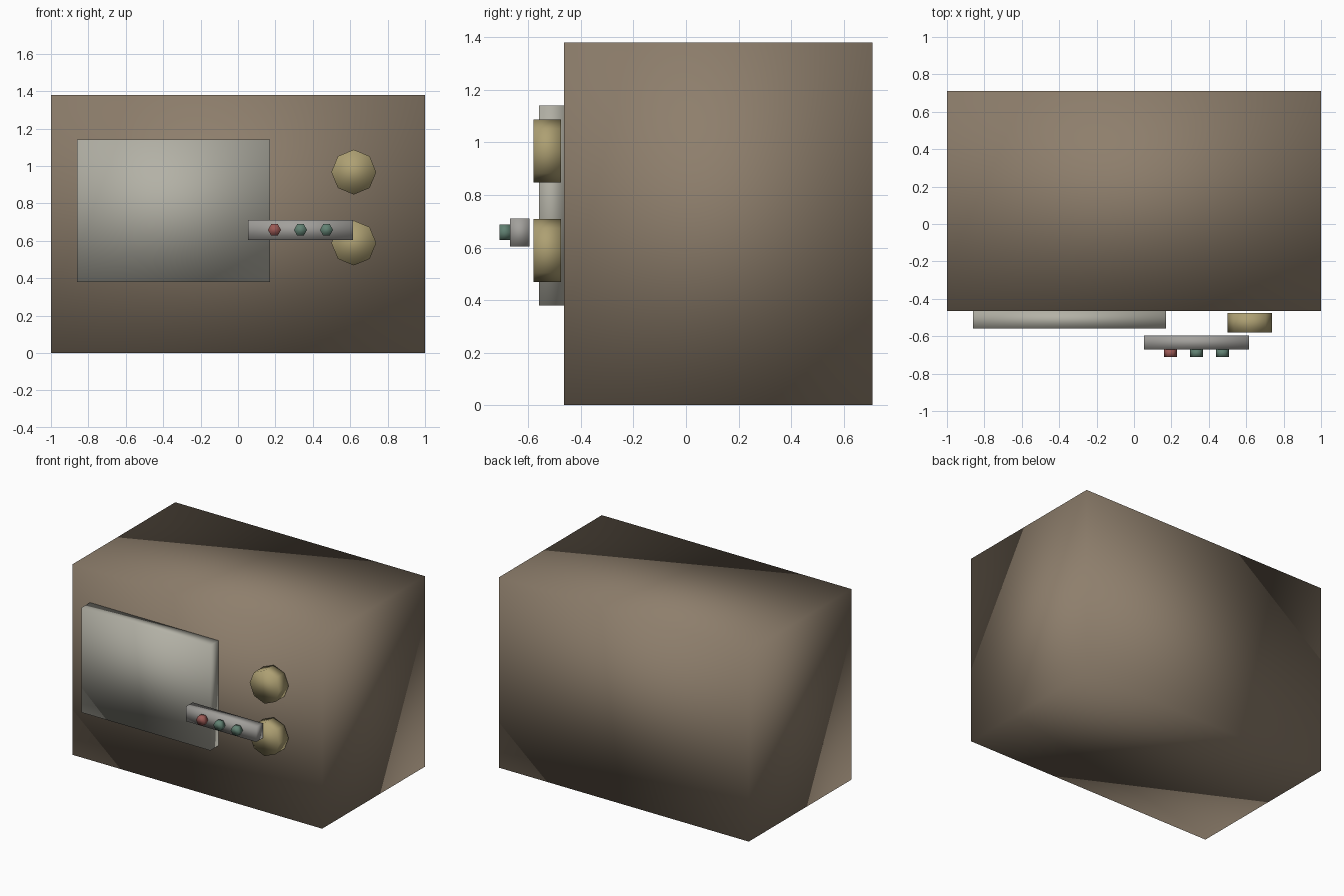
import bpy, bmesh
from math import cos, sin, tau

if "Cube" in bpy.data.objects:
    bpy.data.objects.remove(bpy.data.objects["Cube"])


def material(name, rgb):
    m = bpy.data.materials.new(name)
    m.diffuse_color = (*rgb, 1)
    m.use_nodes = True
    m.node_tree.nodes["Principled BSDF"].inputs["Base Color"].default_value = m.diffuse_color
    return m


def finish(name, bm, mat):
    bmesh.ops.recalc_face_normals(bm, faces=bm.faces)
    for f in bm.faces:
        f.smooth = True  # soft normals shared across all edges
    mesh = bpy.data.meshes.new(name)
    bm.to_mesh(mesh)
    bm.free()
    mesh.materials.append(mat)
    ob = bpy.data.objects.new(name, mesh)
    bpy.context.collection.objects.link(ob)
    return ob


def box(name, x, y, z, mat):
    bm = bmesh.new()
    bmesh.ops.create_cube(bm, size=1)
    for v in bm.verts:
        v.co = [(a + b) / 2 + c * (b - a) for (a, b), c in zip((x, y, z), v.co)]
    return finish(name, bm, mat)


def disc(name, x, z, radius, sides, y, mat):
    # Prism along y with its first corner on +x
    bm = bmesh.new()
    ring = [bm.verts.new((x + radius * cos(tau * i / sides), y[1],
                          z + radius * sin(tau * i / sides))) for i in range(sides)]
    base = bm.faces.new(ring)
    ext = bmesh.ops.extrude_face_region(bm, geom=[base], use_keep_orig=True)
    for v in ext["geom"]:
        if isinstance(v, bmesh.types.BMVert):
            v.co.y = y[0]
    return finish(name, bm, mat)


brown = material("wood_brown", (0.27, 0.21, 0.15))
pale = material("screen_grey", (0.45, 0.44, 0.38))
grey = material("panel_grey", (0.36, 0.35, 0.33))
brass = material("brass", (0.42, 0.35, 0.17))
red = material("button_red", (0.33, 0.10, 0.09))
green = material("button_green", (0.12, 0.22, 0.17))

# Cabinet and screen
box("cabinet", (-1, 1), (-0.465, 0.71), (0, 1.38), brown)
box("screen", (-0.86, 0.17), (-0.56, -0.465), (0.38, 1.14), pale)

# Dials
for label, z in (("upper", 0.967), ("lower", 0.588)):
    disc(label + "_dial", 0.619, z, 0.12, 8, (-0.58, -0.475), brass)

# Button bar and buttons
box("button_bar", (0.053, 0.615), (-0.67, -0.595), (0.603, 0.711), grey)
for i, mat in enumerate((red, green, green)):
    disc(f"button_{i + 1}", 0.195 + 0.139 * i, 0.658, 0.035, 6, (-0.71, -0.67), mat)
